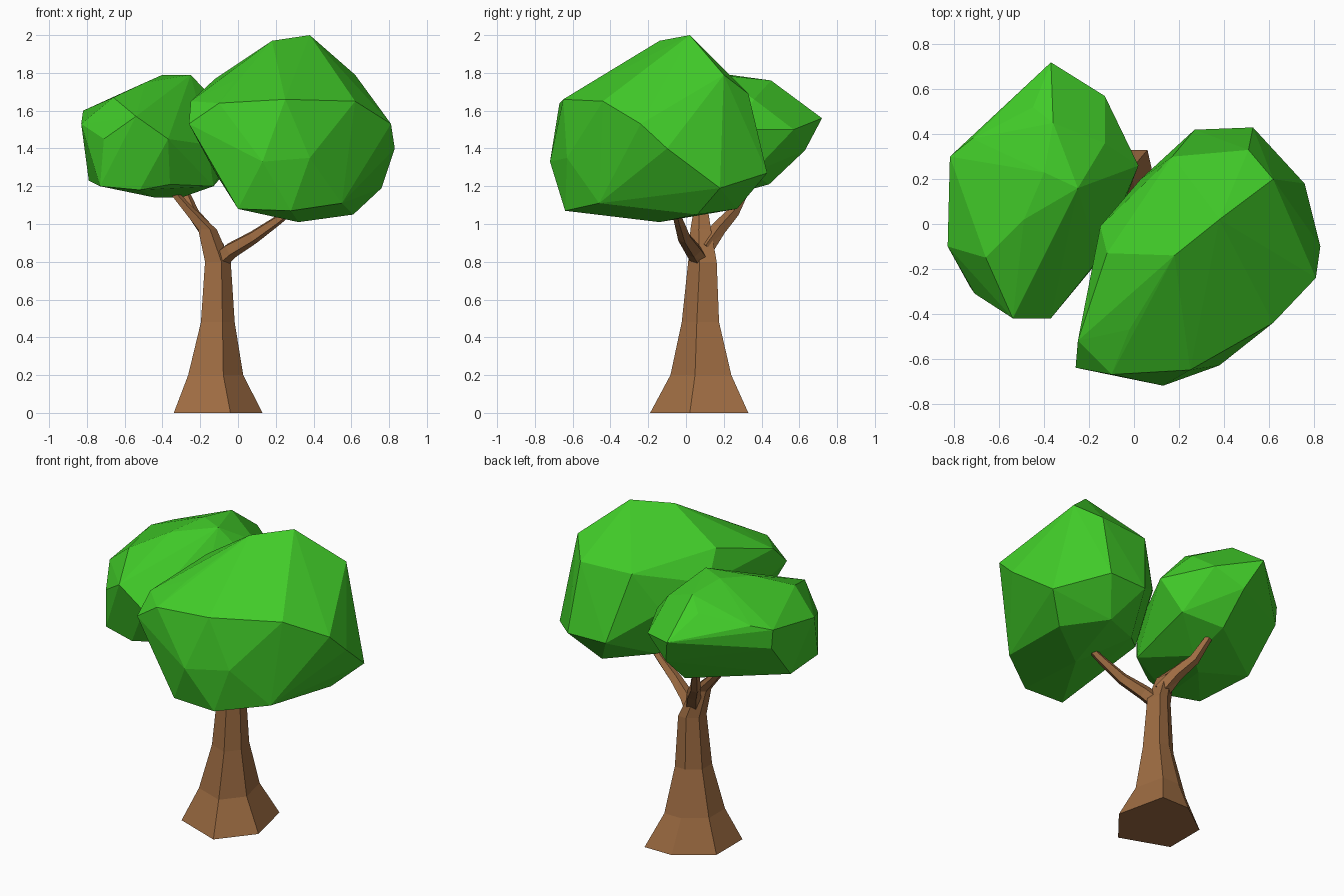
import bpy
import bmesh
import math
from mathutils import Vector

default_cube = bpy.data.objects.get("Cube")
if default_cube:
    bpy.data.objects.remove(default_cube, do_unlink=True)


def make_material(name, colour):
    material = bpy.data.materials.new(name)
    material.use_nodes = True
    material.diffuse_color = colour
    material.node_tree.nodes["Principled BSDF"].inputs["Base Color"].default_value = colour
    return material


bark = make_material("bark brown", (0.34, 0.15, 0.055, 1))
leaves = make_material("leaf green", (0.053, 0.6, 0.022, 1))


def finish_object(name, bm, material):
    """Turn a bmesh into a flat shaded object with outward normals."""
    bmesh.ops.recalc_face_normals(bm, faces=bm.faces[:])
    mesh = bpy.data.meshes.new(name)
    bm.to_mesh(mesh)
    bm.free()
    mesh.materials.append(material)
    obj = bpy.data.objects.new(name, mesh)
    bpy.context.scene.collection.objects.link(obj)


def loft(name, rings, material):
    """Skin a list of rings that all have the same number of points."""
    bm = bmesh.new()
    loops = [[bm.verts.new(point) for point in ring] for ring in rings]
    count = len(loops[0])
    for lower, upper in zip(loops, loops[1:]):
        for i in range(count):
            j = (i + 1) % count
            bm.faces.new((lower[i], lower[j], upper[j], upper[i]))
    bm.faces.new(loops[0])
    bm.faces.new(loops[-1])
    bmesh.ops.triangulate(bm, faces=[f for f in bm.faces if len(f.verts) == 4])
    finish_object(name, bm, material)


def branch(name, path, sides=5):
    """Tapered limb: each path entry is a centre and a radius."""
    centres = [Vector(entry[:3]) for entry in path]
    rings = []
    for i, centre in enumerate(centres):
        before, after = centres[max(i - 1, 0)], centres[min(i + 1, len(centres) - 1)]
        turn = (after - before).to_track_quat("Z", "Y")
        radius = path[i][3]
        rings.append([
            centre + turn @ Vector((radius * math.cos(k * math.tau / sides),
                                    radius * math.sin(k * math.tau / sides), 0))
            for k in range(sides)])
    loft(name, rings, bark)


def crown(name, points):
    """Faceted leaf mass wrapped around its corner points."""
    bm = bmesh.new()
    for point in points:
        bm.verts.new(point)
    result = bmesh.ops.convex_hull(bm, input=bm.verts[:])
    spare = {v for v in result["geom_interior"] + result["geom_unused"]
             if isinstance(v, bmesh.types.BMVert)}
    bmesh.ops.delete(bm, geom=list(spare), context="VERTS")
    bmesh.ops.dissolve_limit(bm, angle_limit=math.radians(2),
                             verts=bm.verts[:], edges=bm.edges[:])
    finish_object(name, bm, leaves)


# Trunk: an uneven six-sided foot, narrowing upward and leaning into the main limb
foot = [(-.04, -.19), (.13, .02), (.06, .33), (-.13, .33), (-.34, .18), (-.34, -.08)]
foot_centre = Vector((-.1, .08))
trunk_levels = [
    (-.1, .08, 0, 1), (-.115, .085, .2, .62), (-.105, .08, .48, .38),
    (-.105, .09, .8, .29), (-.16, .08, .97, .21), (-.28, .08, 1.1, .13),
    (-.4, .09, 1.24, .08)]
trunk_rings = []
for x, y, z, scale in trunk_levels:
    offsets = [(Vector(corner) - foot_centre) * scale for corner in foot]
    trunk_rings.append([(x + o.x, y + o.y, z) for o in offsets])
loft("trunk", trunk_rings, bark)

# Side limbs reaching into the two crowns
branch("front_left_branch", [
    (-.11, .08, .8, .05), (-.04, .04, .86, .045),
    (.08, -.01, .93, .036), (.21, -.04, 1.02, .026), (.3, -.06, 1.09, .02)])
branch("back_right_branch", [
    (-.12, .1, .87, .05), (-.17, .17, .97, .042),
    (-.24, .25, 1.06, .033), (-.29, .32, 1.19, .022)])

# Large crown on the left, reaching forward
crown("large_crown", [
    (.38, .02, 2), (.18, -.14, 1.97), (-.02, -.47, 1.76),
    (-.25, -.52, 1.65), (-.1, -.67, 1.64), (-.26, -.64, 1.53),
    (.25, -.65, 1.66), (.62, -.44, 1.65), (.81, -.24, 1.53),
    (.13, -.72, 1.33), (.38, -.63, 1.35), (.83, -.1, 1.4),
    (.76, .18, 1.19), (.55, -.46, 1.11), (0, -.64, 1.08),
    (.28, -.64, 1.07), (.32, -.14, 1.01), (.61, .06, 1.05),
    (.4, .27, 1.08), (.12, .12, 1.13), (.53, .43, 1.27),
    (.27, .42, 1.27), (.62, .2, 1.79), (.51, .33, 1.69),
    (.17, .3, 1.69), (.03, .2, 1.45), (-.12, -.13, 1.77),
    (-.15, -.01, 1.6), (-.12, -.13, 1.27)])

# Small crown on the right, reaching backward
crown("small_crown", [
    (-.25, .16, 1.79), (-.4, .23, 1.79), (-.36, .45, 1.76),
    (-.45, .52, 1.69), (-.37, .72, 1.56), (-.13, .57, 1.5),
    (-.13, .36, 1.66), (.02, .26, 1.5), (-.82, .3, 1.6),
    (-.72, .38, 1.63), (-.81, .3, 1.48), (-.83, -.1, 1.53),
    (-.66, -.15, 1.67), (-.49, .02, 1.75), (-.71, -.31, 1.45),
    (-.54, -.42, 1.57), (-.37, -.42, 1.45), (-.16, -.16, 1.42),
    (-.79, .08, 1.23), (-.73, -.28, 1.2), (-.52, -.32, 1.18),
    (-.36, -.3, 1.21), (-.44, .05, 1.14), (-.3, .18, 1.14),
    (-.13, -.13, 1.2), (-.3, .63, 1.39), (-.3, .44, 1.21),
    (-.07, .35, 1.27)])
